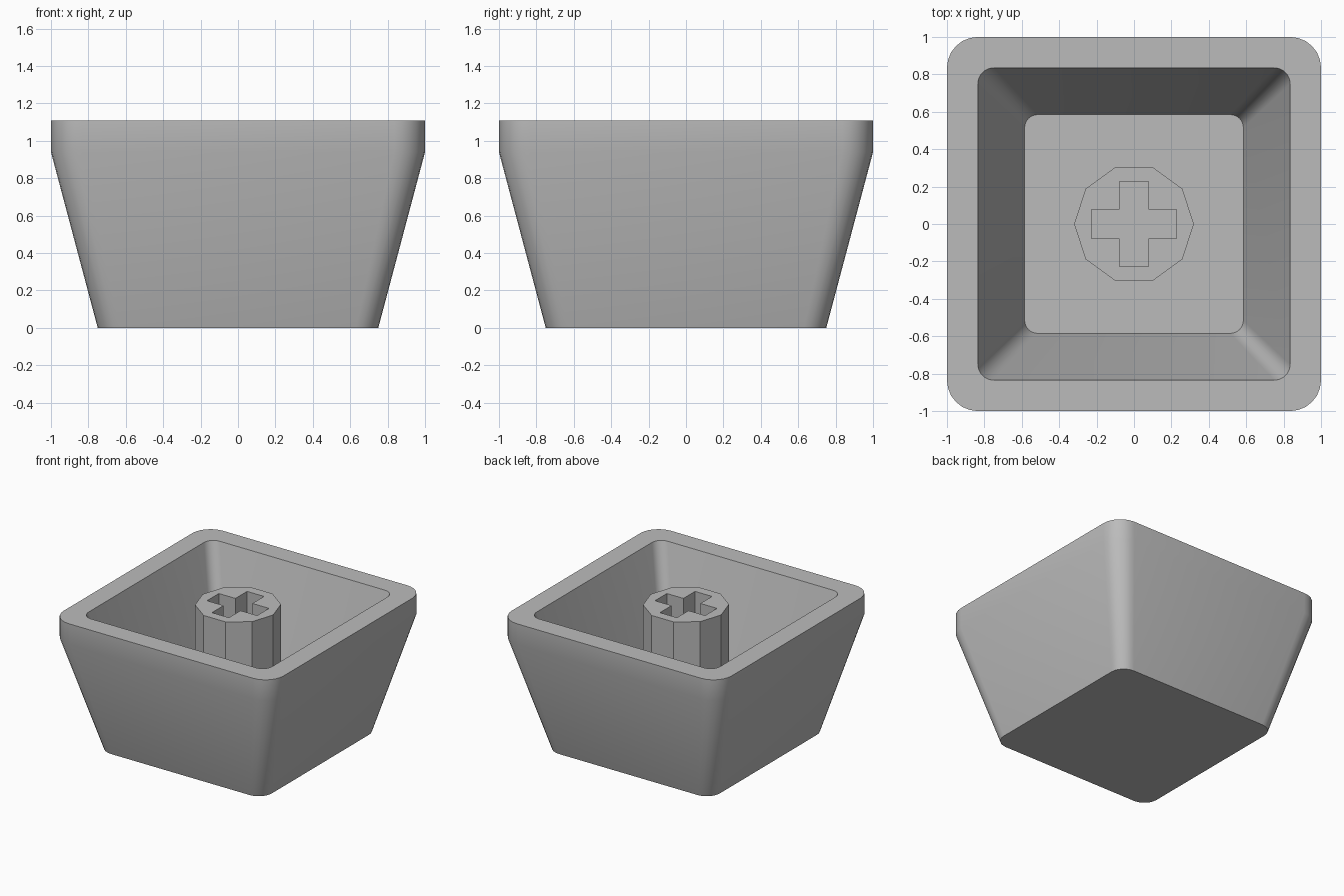
import bpy, bmesh, math

if "Cube" in bpy.data.objects:
    bpy.data.objects.remove(bpy.data.objects["Cube"])

HEIGHT, FLOOR = 1.11, 0.17

grey = bpy.data.materials.new("mid grey")
grey.diffuse_color = (0.5, 0.5, 0.5, 1)
grey.use_nodes = True
grey.node_tree.nodes["Principled BSDF"].inputs["Base Color"].default_value = grey.diffuse_color


def rounded_square(half, radius, steps=6):
    """Outline of a square with rounded corners, counter-clockwise."""
    pts = []
    for q in range(4):
        mid = math.radians(45 + 90 * q)
        cx = math.copysign(half - radius, math.cos(mid))
        cy = math.copysign(half - radius, math.sin(mid))
        for i in range(steps + 1):
            a = math.radians(90 * q + 90 * i / steps)
            pts.append((cx + radius * math.cos(a), cy + radius * math.sin(a)))
    return pts


# Cup shell: lofted rounded squares, up the outside and down the inside
sections = [            # half width, corner radius, z
    (0.75, 0.12, 0.0),
    (1.0, 0.165, 0.94),
    (1.0, 0.165, HEIGHT),
    (0.835, 0.085, HEIGHT),
    (0.585, 0.07, FLOOR),
]
bm = bmesh.new()
rings = [[bm.verts.new((x, y, z)) for x, y in rounded_square(h, r)]
         for h, r, z in sections]
for low, high in zip(rings, rings[1:]):
    n = len(low)
    for i in range(n):
        j = (i + 1) % n
        bm.faces.new((low[i], low[j], high[j], high[i]))
bm.faces.new(rings[0][::-1])    # underside
bm.faces.new(rings[-1])         # inner floor
mesh = bpy.data.meshes.new("cup_shell")
bm.to_mesh(mesh)
bm.free()
shell = bpy.data.objects.new("cup_shell", mesh)
bpy.context.collection.objects.link(shell)
mesh.materials.append(grey)

# Stem: ten-sided post with a cross-shaped socket through it
decagon = [(0.32 * math.cos(math.tau * i / 10), 0.32 * math.sin(math.tau * i / 10))
           for i in range(10)]
a, b = 0.228, 0.077
cross = [(a, -b), (a, b), (b, b), (b, a), (-b, a), (-b, b),
         (-a, b), (-a, -b), (-b, -b), (-b, -a), (b, -a), (b, -b)]
curve = bpy.data.curves.new("stem", 'CURVE')
curve.dimensions = '2D'
curve.fill_mode = 'BOTH'
for outline in (decagon, cross):
    spline = curve.splines.new('POLY')
    spline.points.add(len(outline) - 1)
    for p, (x, y) in zip(spline.points, outline):
        p.co = (x, y, 0, 1)
    spline.use_cyclic_u = True
bottom = FLOOR - 0.01
curve.extrude = (HEIGHT - bottom) / 2
curve.materials.append(grey)
stem = bpy.data.objects.new("stem", curve)
stem.location.z = (HEIGHT + bottom) / 2
bpy.context.collection.objects.link(stem)
bpy.context.view_layer.objects.active = stem
stem.select_set(True)
bpy.ops.object.convert(target='MESH')
bpy.ops.object.shade_flat()

# Smooth walls and corners, sharp rim and base edges
bpy.ops.object.select_all(action='DESELECT')
shell.select_set(True)
bpy.context.view_layer.objects.active = shell
bpy.ops.object.shade_smooth_by_angle(angle=math.radians(30))
